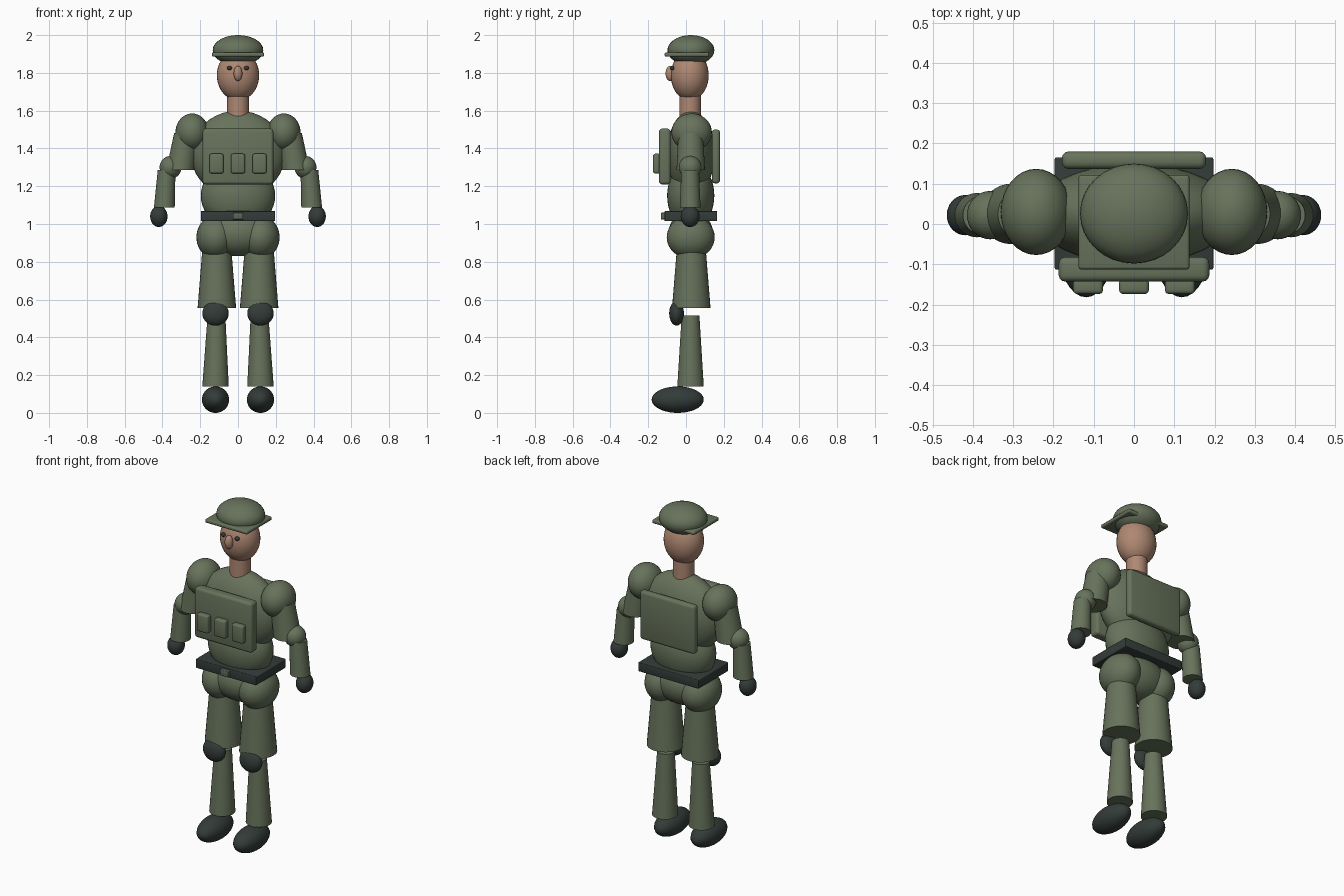
import bpy, bmesh, math
from mathutils import Matrix

if "Cube" in bpy.data.objects:
    bpy.data.objects.remove(bpy.data.objects["Cube"])


def material(name, rgb):
    m = bpy.data.materials.new(name)
    m.diffuse_color = (*rgb, 1)
    m.use_nodes = True
    m.node_tree.nodes["Principled BSDF"].inputs["Base Color"].default_value = m.diffuse_color
    return m


OLIVE = material("olive green", (0.135, 0.170, 0.105))
DARK = material("dark grey green", (0.033, 0.045, 0.040))
SKIN = material("skin tan", (0.43, 0.246, 0.17))
BUCKLE = material("dull buckle green", (0.11, 0.135, 0.10))


def finish(name, bm, mat):
    me = bpy.data.meshes.new(name)
    bm.to_mesh(me)
    bm.free()
    me.materials.append(mat)
    ob = bpy.data.objects.new(name, me)
    bpy.context.collection.objects.link(ob)
    bpy.ops.object.select_all(action='DESELECT')
    ob.select_set(True)
    bpy.context.view_layer.objects.active = ob
    bpy.ops.object.shade_smooth_by_angle(angle=math.radians(35))
    return ob


def ellipsoid(name, center, radii, mat):
    bm = bmesh.new()
    bmesh.ops.create_uvsphere(bm, u_segments=32, v_segments=20, radius=1,
                              matrix=Matrix.LocRotScale(center, None, radii))
    return finish(name, bm, mat)


def box(name, lo, hi, mat, bevel=0.0):
    bm = bmesh.new()
    center = [(a + b) / 2 for a, b in zip(lo, hi)]
    size = [b - a for a, b in zip(lo, hi)]
    bmesh.ops.create_cube(bm, size=1, matrix=Matrix.LocRotScale(center, None, size))
    if bevel:
        bmesh.ops.bevel(bm, geom=bm.edges[:], offset=bevel, segments=3,
                        profile=0.5, affect='EDGES')
    return finish(name, bm, mat)


def limb(name, y, bottom, top, mat):
    """Tapered tube with level ends; bottom and top are (x, z, radius)."""
    bm = bmesh.new()
    bmesh.ops.create_cone(bm, cap_ends=True, segments=32, radius1=1, radius2=1, depth=2)
    for v in bm.verts:
        x, z, r = top if v.co.z > 0 else bottom
        v.co = (x + v.co.x * r, y + v.co.y * r, z)
    return finish(name, bm, mat)


# Head, face and cap
ellipsoid("head", (0, 0.02, 1.787), (0.112, 0.10, 0.133), SKIN)
ellipsoid("nose", (0, -0.084, 1.797), (0.023, 0.024, 0.04), SKIN)
limb("neck", 0.022, (0, 1.56, 0.057), (0, 1.69, 0.057), SKIN)
ellipsoid("cap_dome", (0, 0.026, 1.92), (0.134, 0.124, 0.08), OLIVE)
box("cap_brim", (-0.138, -0.113, 1.886), (0.138, 0.122, 1.908), OLIVE, 0.008)

# Torso and vest
ellipsoid("chest", (0, 0.025, 1.37), (0.25, 0.125, 0.23), OLIVE)
ellipsoid("abdomen", (0, 0.025, 1.15), (0.197, 0.125, 0.18), OLIVE)
ellipsoid("pelvis", (0, 0.025, 0.95), (0.18, 0.118, 0.12), OLIVE)
box("vest_front", (-0.187, -0.143, 1.21), (0.187, -0.082, 1.505), OLIVE, 0.016)
box("vest_back", (-0.179, 0.137, 1.215), (0.179, 0.18, 1.5), OLIVE, 0.016)
for i in (-1, 0, 1):
    x = i * 0.114
    box("vest_pouch", (x - 0.037, -0.174, 1.268), (x + 0.037, -0.135, 1.372), OLIVE, 0.01)

# Belt
box("belt", (-0.197, -0.113, 1.015), (0.197, 0.165, 1.068), DARK, 0.004)
box("belt_buckle", (-0.027, -0.133, 1.024), (0.027, -0.10, 1.06), BUCKLE, 0.004)

# Mirrored parts
for s, side in ((-1, "right"), (1, "left")):
    ellipsoid(side + "_eye", (s * 0.045, -0.072, 1.825), (0.014, 0.012, 0.011), DARK)
    # Arm
    ellipsoid(side + "_shoulder", (s * 0.243, 0.03, 1.485), (0.088, 0.107, 0.10), OLIVE)
    limb(side + "_upper_arm", 0.025, (s * 0.305, 1.285, 0.075),
         (s * 0.272, 1.482, 0.066), OLIVE)
    ellipsoid(side + "_elbow", (s * 0.357, 0.022, 1.30), (0.058, 0.06, 0.06), OLIVE)
    limb(side + "_forearm", 0.022, (s * 0.39, 1.087, 0.055),
         (s * 0.378, 1.285, 0.047), OLIVE)
    ellipsoid(side + "_glove", (s * 0.419, 0.022, 1.04), (0.046, 0.05, 0.056), DARK)
    # Leg
    ellipsoid(side + "_hip", (s * 0.118, 0.025, 0.93), (0.102, 0.127, 0.115), OLIVE)
    limb(side + "_thigh", 0.028, (s * 0.112, 0.555, 0.102), (s * 0.112, 0.9, 0.074), OLIVE)
    ellipsoid(side + "_knee_pad", (s * 0.119, -0.05, 0.527), (0.07, 0.039, 0.065), DARK)
    limb(side + "_shin", 0.024, (s * 0.119, 0.14, 0.07), (s * 0.114, 0.515, 0.047), OLIVE)
    ellipsoid(side + "_boot", (s * 0.119, -0.044, 0.07), (0.072, 0.138, 0.07), DARK)
